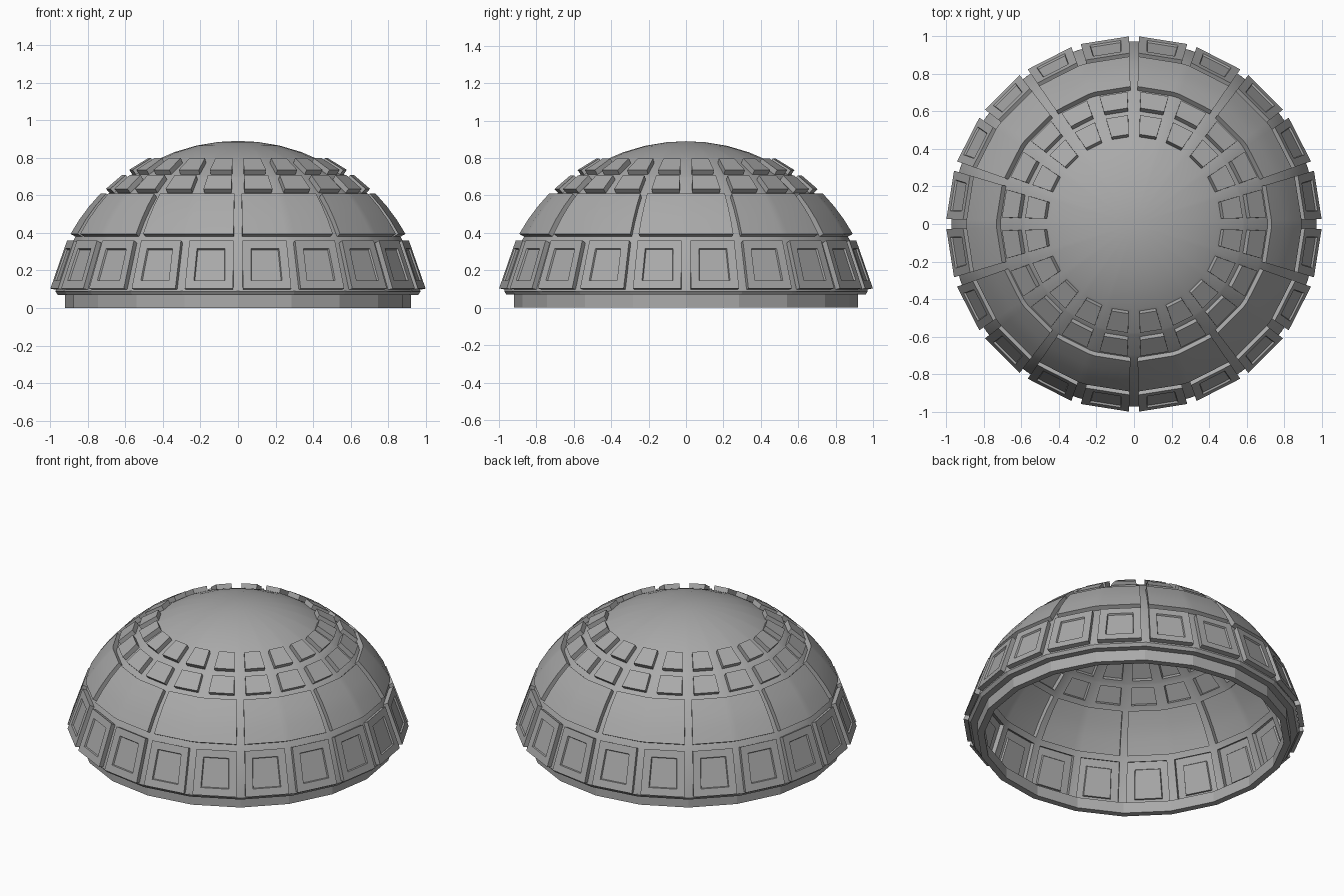
import bpy, bmesh
from math import sin, cos, radians

cube = bpy.data.objects.get("Cube")
if cube:
    bpy.data.objects.remove(cube)

SECTORS = 20
STEP = 360 / SECTORS
GAP = 1.5              # half width of a groove, degrees
CENTRE_Z = -0.1        # centre of the dome's sphere
RADIUS = 0.99
RAISE = 1.02 / RADIUS  # raised panels lie on a slightly larger sphere

grey = bpy.data.materials.new("plain_grey")
grey.use_nodes = True
grey.diffuse_color = (0.4, 0.4, 0.4, 1)
bsdf = grey.node_tree.nodes["Principled BSDF"]
bsdf.inputs["Base Color"].default_value = (0.4, 0.4, 0.4, 1)
bsdf.inputs["Roughness"].default_value = 0.7


def finish(bm, name, smooth_angle=None):
    mesh = bpy.data.meshes.new(name)
    bmesh.ops.recalc_face_normals(bm, faces=bm.faces)
    bm.to_mesh(mesh)
    bm.free()
    obj = bpy.data.objects.new(name, mesh)
    bpy.context.collection.objects.link(obj)
    mesh.materials.append(grey)
    if smooth_angle:
        bpy.ops.object.select_all(action='DESELECT')
        obj.select_set(True)
        bpy.context.view_layer.objects.active = obj
        bpy.ops.object.shade_smooth_by_angle(angle=radians(smooth_angle))
    return obj


def ring(bm, r, z, angles):
    return [bm.verts.new((r * cos(radians(a)), r * sin(radians(a)), z)) for a in angles]


def raise_panels(bm, faces):
    """Push panel regions outward from the sphere's centre; return their tops."""
    result = bmesh.ops.extrude_face_region(bm, geom=faces)["geom"]
    for v in result:
        if isinstance(v, bmesh.types.BMVert):
            v.co.x *= RAISE
            v.co.y *= RAISE
            v.co.z = CENTRE_Z + (v.co.z - CENTRE_Z) * RAISE
    left = [f for f in faces if f.is_valid]
    if left:
        bmesh.ops.delete(bm, geom=left, context='FACES_ONLY')
    return [f for f in result if isinstance(f, bmesh.types.BMFace)]


# Dome shell: latitude of each ring, and the kind of row above it
rows = [(10.9, "band"), (11.5, "square"), (26.8, "band"),
        (29, "large"), (34, "large"), (39, "large"), (44.1, "band"),
        (45.2, "window"), (53.4, "band"), (54.2, "window"), (62.8, "band"),
        (70, "band"), (77, "band"), (84, "band")]
angles = []
for k in range(SECTORS):
    angles += [90 + k * STEP - GAP, 90 + k * STEP + GAP]

bm = bmesh.new()
rings = [ring(bm, RADIUS * cos(radians(lat)),
              CENTRE_Z + RADIUS * sin(radians(lat)), angles) for lat, _ in rows]
panels = {"square": [], "large": [], "window": []}
count = len(angles)
for i, (_, kind) in enumerate(rows[:-1]):
    low, high = rings[i], rings[i + 1]
    for j in range(count):
        n = (j + 1) % count
        face = bm.faces.new((low[j], low[n], high[n], high[j]))
        in_groove = j % 2 == 0
        # large panels span two sectors, so only every other groove is a rib
        if kind in panels and (not in_groove or (kind == "large" and j % 4 == 2)):
            panels[kind].append(face)
apex = bm.verts.new((0, 0, CENTRE_Z + RADIUS))
for j in range(count):
    bm.faces.new((rings[-1][j], rings[-1][(j + 1) % count], apex))
bm.normal_update()

# Raised panels: two rows of windows, large plates, squares with a sunk centre
bmesh.ops.inset_individual(bm, faces=panels["window"], thickness=0.016,
                           use_even_offset=True)
raise_panels(bm, panels["window"])
raise_panels(bm, panels["large"])
squares = raise_panels(bm, panels["square"])
bm.normal_update()
bmesh.ops.inset_individual(bm, faces=squares, thickness=0.045, use_even_offset=True)
bmesh.ops.inset_individual(bm, faces=squares, thickness=0.004, depth=-0.01,
                           use_even_offset=True)
finish(bm, "dome_shell", 25)

# Base ring with a projecting lip
profile = [(0.88, 0), (0.92, 0), (0.92, 0.07), (0.96, 0.07), (0.973, 0.09),
           (0.95, 0.095), (0.88, 0.07)]
bm = bmesh.new()
loops = [ring(bm, r, z, [90 + k * STEP for k in range(SECTORS)]) for r, z in profile]
for i, low in enumerate(loops):
    high = loops[(i + 1) % len(loops)]
    for j in range(SECTORS):
        n = (j + 1) % SECTORS
        bm.faces.new((low[j], low[n], high[n], high[j]))
finish(bm, "base_ring")
